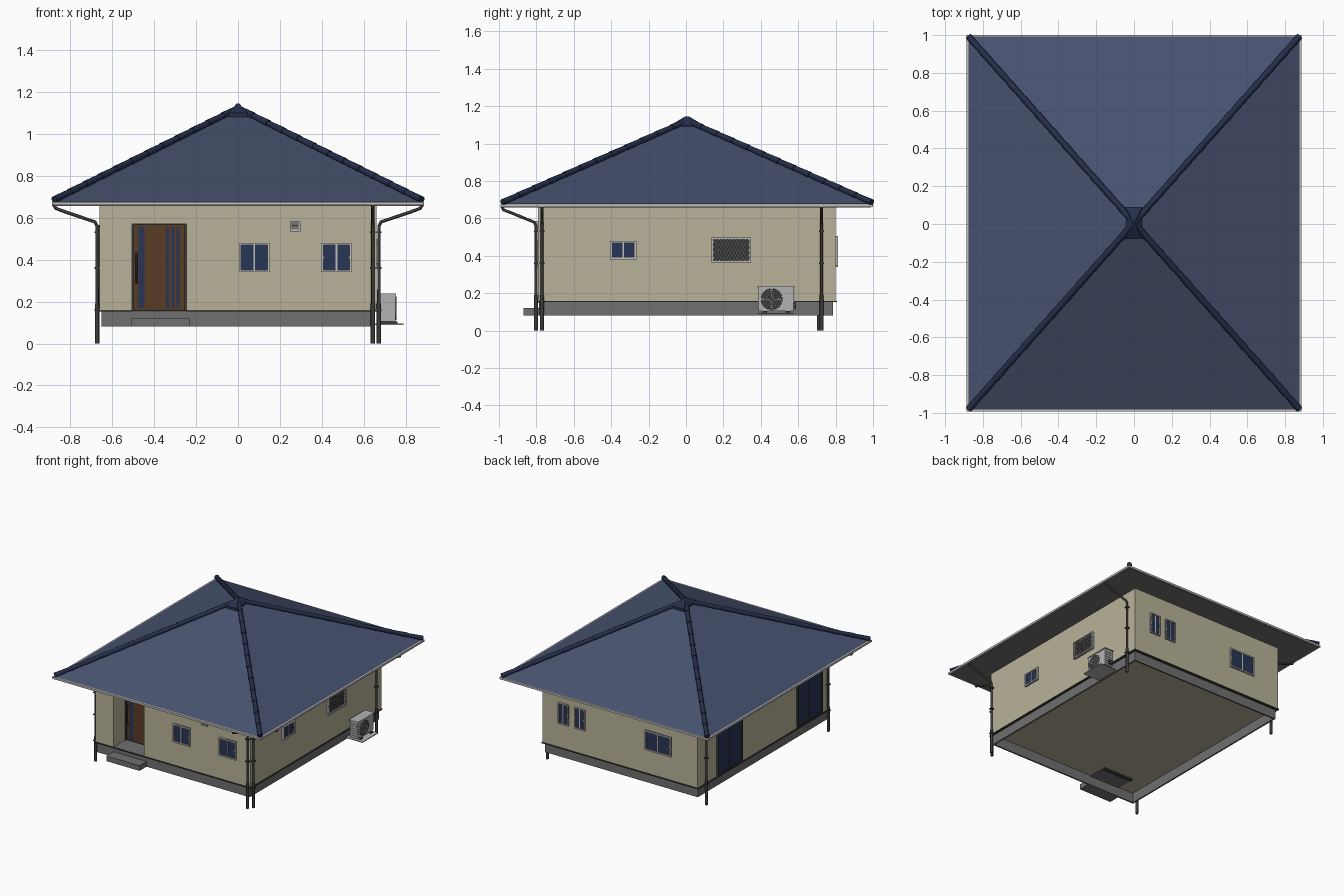
import bpy, math
from mathutils import Vector

if "Cube" in bpy.data.objects:
    bpy.data.objects.remove(bpy.data.objects["Cube"])

def mat(name, c):
    m = bpy.data.materials.new(name)
    m.diffuse_color = (*c, 1)
    m.use_nodes = True
    m.node_tree.nodes["Principled BSDF"].inputs["Base Color"].default_value = m.diffuse_color
    return m

WALL = mat("wall_beige", (0.48, 0.45, 0.32))
ROOF = mat("roof_blue", (0.065, 0.085, 0.16))
HIP = mat("ridge_navy", (0.018, 0.028, 0.07))
STONE = mat("concrete", (0.16, 0.16, 0.16))
TRIM = mat("trim", (0.55, 0.53, 0.50))
GLASS = mat("glass_navy", (0.02, 0.035, 0.09))
WOOD = mat("door_brown", (0.10, 0.045, 0.02))
DARK = mat("dark_metal", (0.045, 0.045, 0.042))
LIGHT = mat("light_metal", (0.45, 0.45, 0.45))

BOX = [(0, 1, 3, 2), (4, 6, 7, 5), (0, 4, 5, 1), (2, 3, 7, 6), (0, 2, 6, 4), (1, 5, 7, 3)]

def mesh(name, verts, faces, m):
    me = bpy.data.meshes.new(name)
    me.from_pydata(verts, [], faces)
    me.materials.append(m)
    ob = bpy.data.objects.new(name, me)
    bpy.context.collection.objects.link(ob)
    return ob

def box(name, xs, ys, zs, m):
    xs, ys, zs = sorted(xs), sorted(ys), sorted(zs)
    return mesh(name, [(x, y, z) for x in xs for y in ys for z in zs], BOX, m)

def tube(name, pts, r, m, sides=8, r2=None):
    """Round bar along a path, optionally tapering to r2."""
    cu = bpy.data.curves.new(name, 'CURVE')
    cu.dimensions = '3D'
    cu.bevel_depth, cu.bevel_resolution, cu.use_fill_caps = r, max(0, sides // 2 - 2), True
    sp = cu.splines.new('POLY')
    sp.points.add(len(pts) - 1)
    for i, (p, q) in enumerate(zip(sp.points, pts)):
        p.co = (*q, 1)
        if r2:
            p.radius = 1 + (r2 / r - 1) * i / (len(pts) - 1)
    cu.materials.append(m)
    ob = bpy.data.objects.new(name, cu)
    bpy.context.collection.objects.link(ob)
    bpy.ops.object.select_all(action='DESELECT')
    ob.select_set(True)
    bpy.context.view_layer.objects.active = ob
    bpy.ops.object.convert(target='MESH')
    return bpy.context.object

# Wall-relative coordinates: u along the wall, d outwards
X0, X1, Y0, Y1 = -0.66, 0.66, -0.79, 0.80

def at(side, u, z, d):
    return {'front': (u, Y0 - d, z), 'back': (u, Y1 + d, z),
            'left': (X0 - d, u, z), 'right': (X1 + d, u, z)}[side]

def wbox(name, side, us, zs, ds, m):
    a, b = at(side, us[0], zs[0], ds[0]), at(side, us[1], zs[1], ds[1])
    return box(name, *[(a[i], b[i]) for i in range(3)], m)

def frame(name, side, us, zs, t, d, m):
    (u0, u1), (z0, z1) = us, zs
    for n, uu, zz in (("sill", us, (z0, z0 + t)), ("head", us, (z1 - t, z1)),
                      ("jamb_a", (u0, u0 + t), (z0 + t, z1 - t)),
                      ("jamb_b", (u1 - t, u1), (z0 + t, z1 - t))):
        wbox(f"{name}_{n}", side, uu, zz, (-0.005, d), m)

def window(name, side, us, zs, t=0.01, m=TRIM):
    frame(name + "_frame", side, us, zs, t, 0.014, m)
    wbox(name + "_glass", side, us, zs, (-0.004, 0.006), GLASS)
    c = sum(us) / 2
    wbox(name + "_mullion", side, (c - 0.004, c + 0.004), zs, (0, 0.011), m)
    z = sum(zs) / 2
    for u in (us[0] + t + 0.004, us[1] - t - 0.004):
        wbox(name + "_latch", side, (u - 0.003, u + 0.003), (z - 0.008, z + 0.008), (0.004, 0.011), DARK)

# Walls with the entrance alcove cut out
walls = box("walls", (X0, X1), (Y0, Y1), (0.155, 0.665), WALL)
DX, DY = (-0.505, -0.245), -0.63
cut = box("alcove_cutter", DX, (-0.9, DY), (0.1, 0.575), WALL)
cut.hide_render = True
mod = walls.modifiers.new("alcove", 'BOOLEAN')
mod.object, mod.solver = cut, 'EXACT'
bpy.context.view_layer.objects.active = walls
bpy.ops.object.modifier_apply(modifier="alcove")
bpy.data.objects.remove(cut)
frame("alcove_trim", 'front', (-0.51, -0.235), (0.57, 0.585), 0.006, 0.004, WALL)

# Hollow foundation, flashing strip, porch and step
fx, fy, t = 0.65, 0.785, 0.012
for s, n in ((-1, "a"), (1, "b")):
    box("foundation_side_" + n, (s * fx, s * (fx - t)), (-fy, fy), (0.08, 0.158), STONE)
    box("foundation_end_" + n, (-fx + t, fx - t), (s * fy, s * (fy - t)), (0.08, 0.158), STONE)
    box("flashing_side_" + n, (s * 0.645, s * 0.667), (Y0 - 0.006, Y1 + 0.006), (0.152, 0.159), DARK)
    yy = Y0 if s < 0 else Y1
    box("flashing_end_" + n, (-0.645, 0.645), (yy - s * 0.015, yy + s * 0.006), (0.152, 0.159), DARK)
box("porch_floor", DX, (Y0, DY), (0.15, 0.16), STONE)
box("step", (-0.51, -0.23), (-0.87, -fy), (0.08, 0.12), STONE)

# Front door: leaf, frame, glazed strips, handle
box("door", DX, (DY - 0.01, DY + 0.01), (0.145, 0.575), WOOD)
box("door_threshold", DX, (DY - 0.012, DY + 0.012), (0.144, 0.163), DARK)
for u in DX:
    c = u + (0.005 if u == DX[0] else -0.005)
    box("door_jamb", (c - 0.005, c + 0.005), (DY - 0.022, DY), (0.16, 0.575), DARK)
box("door_head", DX, (DY - 0.022, DY), (0.565, 0.575), DARK)
for u, w in ((-0.46, 0.03), (-0.336, 0.014), (-0.311, 0.014), (-0.287, 0.014)):
    box("door_glass", (u - w / 2, u + w / 2), (DY - 0.013, DY), (0.17, 0.555), GLASS)
tube("door_handle", [(-0.484, DY - 0.012, 0.29), (-0.484, DY - 0.028, 0.30),
                     (-0.484, DY - 0.028, 0.42), (-0.484, DY - 0.012, 0.43)], 0.004, DARK)

# Windows
window("front_window_a", 'front', (0.005, 0.15), (0.34, 0.48))
window("front_window_b", 'front', (0.397, 0.542), (0.34, 0.48))
window("right_window", 'right', (-0.405, -0.265), (0.38, 0.48))
window("back_small_a", 'back', (0.435, 0.525), (0.345, 0.505), 0.008)
window("back_small_b", 'back', (0.295, 0.385), (0.345, 0.505), 0.008)
window("back_wide", 'back', (-0.435, -0.215), (0.34, 0.49))
window("patio_door_a", 'left', (0.27, 0.57), (0.17, 0.565), 0.01, DARK)
window("patio_door_b", 'left', (-0.70, -0.40), (0.17, 0.565), 0.01, DARK)

# Front vent hood
frame("vent_frame", 'front', (0.247, 0.298), (0.535, 0.583), 0.009, 0.014, LIGHT)
for i in range(4):
    wbox("vent_slat", 'front', (0.255, 0.29), (0.544 + i * 0.008, 0.549 + i * 0.008), (0, 0.01), LIGHT)

# Lattice-covered window on the right side
U, Z = (0.137, 0.347), (0.365, 0.497)
frame("lattice_frame", 'right', U, Z, 0.009, 0.02, LIGHT)
wbox("lattice_glass", 'right', U, Z, (-0.004, 0.005), DARK)
h = Z[1] - Z[0]
for s in (-1, 1):
    for i in range(-8, 14):
        pts = []
        b = U[0] + i * 0.0175
        # clip each diagonal to the opening
        lo, hi = max(0, (U[0] - b) / (0.6 * h)), min(1, (U[1] - b) / (0.6 * h))
        if hi - lo > 0.05:
            for k in (lo, hi):
                pts.append(at('right', b + 0.6 * h * k, Z[0] + h * (k if s > 0 else 1 - k), 0.013))
            tube("lattice_bar", pts, 0.0022, LIGHT, 4)

# Roof: eave slab, hipped slopes, hip tiles and cap
EX, EY, AY = 0.876, 0.987, 0.006
box("eave_slab", (-0.887, 0.887), (-0.992, 1.0), (0.66, 0.675), TRIM)
box("soffit", (-0.875, 0.875), (-0.98, 0.99), (0.657, 0.662), STONE)
base = [(-EX, -EY + AY, 0.676), (EX, -EY + AY, 0.676), (EX, EY + AY, 0.676), (-EX, EY + AY, 0.676)]
mesh("roof", base + [(0, AY, 1.115)],
     [(0, 1, 4), (1, 2, 4), (2, 3, 4), (3, 0, 4), (3, 2, 1, 0)], ROOF)
for b in base:
    p, q = Vector(b) + Vector((0, 0, 0.01)), Vector((0, AY, 1.122))
    for i in range(12):
        tube("hip_tile", [p.lerp(q, i / 12), p.lerp(q, (i + 1.1) / 12)], 0.018, HIP, 8, 0.0145)
cx, cy = 0.046, 0.085
ring = lambda z, k: [(sx * cx * k, AY + sy * cy * k, z) for sx, sy in ((-1, -1), (1, -1), (1, 1), (-1, 1))]
mesh("roof_cap", ring(1.08, 1) + ring(1.10, 1) + ring(1.145, 0.12),
     [(3, 2, 1, 0), (8, 9, 10, 11)] +
     [(j + i, j + (i + 1) % 4, j + 4 + (i + 1) % 4, j + 4 + i) for j in (0, 4) for i in range(4)], HIP)

# Downpipes with elbows out to the eave, and wall clamps
for side, u, ex in (('left', 0.71, 0.22), ('left', -0.77, 0.22), ('right', 0.725, 0.22),
                    ('right', -0.77, 0.22), ('front', 0.643, 0.195)):
    path = [(0.0, 0.012), (0.56, 0.012), (0.58, 0.022), (0.63, ex - 0.05), (0.645, ex - 0.01), (0.665, ex)]
    tube("downpipe", [at(side, u, z, d) for z, d in path], 0.008, DARK)
    tube("downpipe_shoe", [at(side, u, z, 0.012) for z in (0.0, 0.19)], 0.0105, DARK)
    for z in (0.16, 0.36, 0.53):
        wbox("pipe_clamp", side, (u - 0.013, u + 0.013), (z - 0.004, z + 0.004), (-0.005, 0.024), DARK)

# Outdoor air unit on a wall bracket
ac = box("air_unit_body", (0.68, 0.75), (0.388, 0.575), (0.105, 0.232), LIGHT)
box("air_unit_lid", (0.676, 0.754), (0.383, 0.58), (0.230, 0.238), LIGHT)
for i in range(6):
    box("air_unit_rib", (0.685, 0.745), (0.384, 0.579), (0.118 + i * 0.018, 0.124 + i * 0.018), LIGHT)
for y in (0.42, 0.545):
    box("air_unit_foot", (0.676, 0.76), (y - 0.012, y + 0.012), (0.095, 0.106), DARK)
box("bracket_plate", (0.65, 0.79), (0.385, 0.575), (0.089, 0.095), LIGHT)
fc = Vector((0.753, 0.458, 0.168))
circ = lambda r: [fc + Vector((0, r * math.cos(a * math.pi / 12), r * math.sin(a * math.pi / 12))) for a in range(25)]
mesh("fan_recess", [p - Vector((0.002, 0, 0)) for p in circ(0.056)[:-1]], [tuple(range(24))], DARK)
for r in (0.056, 0.046, 0.036, 0.026, 0.014):
    tube("fan_ring", circ(r), 0.0018, LIGHT, 4)
for i in range(12):
    a = i * math.pi / 6
    v = Vector((0, math.cos(a), math.sin(a)))
    tube("fan_spoke", [fc + v * 0.01, fc + v * 0.056], 0.0014, LIGHT, 4)
box("air_unit_valve", (0.69, 0.72), (0.575, 0.588), (0.115, 0.15), DARK)
